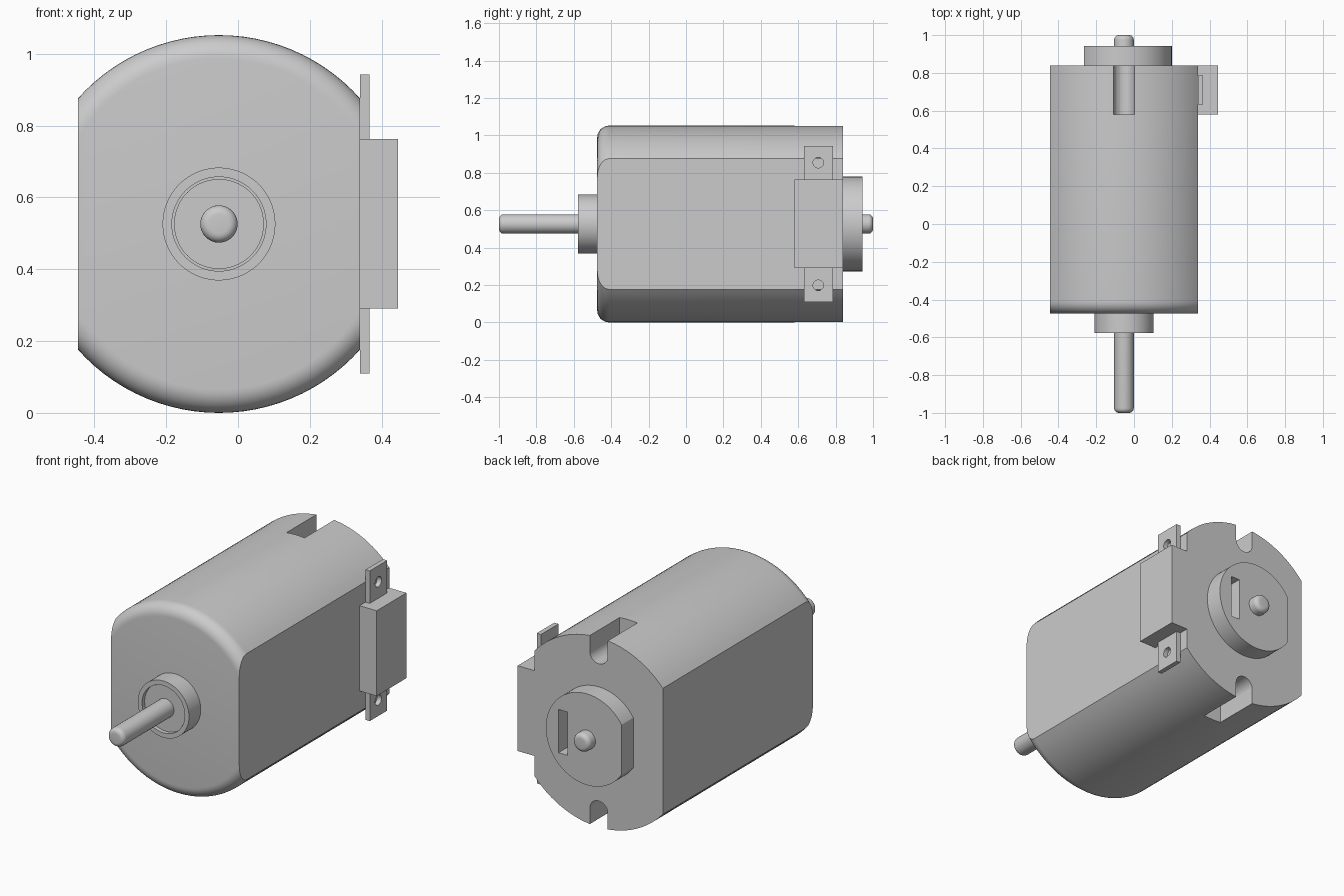
import bpy, bmesh, math
from mathutils import Vector

if "Cube" in bpy.data.objects:
    bpy.data.objects.remove(bpy.data.objects["Cube"])

CX, CZ, R = -0.053, 0.526, 0.526   # motor axis and can radius


def finish(name, bm, smooth=True):
    bmesh.ops.recalc_face_normals(bm, faces=bm.faces)
    me = bpy.data.meshes.new(name)
    bm.to_mesh(me)
    bm.free()
    ob = bpy.data.objects.new(name, me)
    bpy.context.collection.objects.link(ob)
    if smooth:
        select(ob)
        bpy.ops.object.shade_smooth_by_angle(angle=math.radians(30))
    return ob


def select(ob):
    bpy.ops.object.select_all(action='DESELECT')
    ob.select_set(True)
    bpy.context.view_layer.objects.active = ob


def lathe(name, profile, flats=(), n=96):
    """Spin (radius, y) points round the motor axis; flats are signed x cuts."""
    bm = bmesh.new()
    rings = [[bm.verts.new((CX + r * math.cos(2 * math.pi * i / n), y,
                            CZ + r * math.sin(2 * math.pi * i / n)))
              for i in range(n)] for r, y in profile]
    for a, b in zip(rings, rings[1:]):
        for i in range(n):
            j = (i + 1) % n
            bm.faces.new((a[i], a[j], b[j], b[i]))
    bm.faces.new(rings[0])
    bm.faces.new(rings[-1])
    for f in flats:
        res = bmesh.ops.bisect_plane(
            bm, geom=bm.verts[:] + bm.edges[:] + bm.faces[:], dist=1e-5,
            plane_co=(CX + f, 0, 0), plane_no=(math.copysign(1, f), 0, 0),
            clear_outer=True)
        edges = [e for e in res['geom_cut'] if isinstance(e, bmesh.types.BMEdge)]
        bmesh.ops.edgeloop_fill(bm, edges=edges)
    return finish(name, bm)


def prism(name, pts, depth, smooth=False):
    """Extrude a planar outline along the depth vector."""
    bm = bmesh.new()
    face = bm.faces.new([bm.verts.new(p) for p in pts])
    res = bmesh.ops.extrude_face_region(bm, geom=[face], use_keep_orig=True)
    verts = [v for v in res['geom'] if isinstance(v, bmesh.types.BMVert)]
    bmesh.ops.translate(bm, verts=verts, vec=Vector(depth))
    return finish(name, bm, smooth)


def box(name, x0, x1, y0, y1, z0, z1):
    return prism(name, [(x0, y0, z0), (x1, y0, z0), (x1, y0, z1), (x0, y0, z1)],
                 (0, y1 - y0, 0))


def cut(ob, cutter):
    mod = ob.modifiers.new("cut", 'BOOLEAN')
    mod.operation, mod.solver, mod.object = 'DIFFERENCE', 'EXACT', cutter
    select(ob)
    bpy.ops.object.modifier_apply(modifier=mod.name)
    bpy.data.objects.remove(cutter)
    bpy.ops.object.shade_smooth_by_angle(angle=math.radians(30))


def arc(r, y, rad, steps=8):
    """Quarter-round profile corner ending at full radius r, starting at y."""
    return [(r - rad + rad * math.sin(t), y + rad * (1 - math.cos(t)))
            for t in (math.pi / 2 * k / steps for k in range(steps + 1))]


# Can with rounded front rim and two flat sides
FLATS = (0.393, -0.393)
lathe("motor_can", arc(R, -0.475, 0.065) + [(R, 0.58)], FLATS)

# Rear end cap with a U notch at top and bottom
cap = lathe("end_cap", [(R, 0.58), (R, 0.84)], FLATS)
for s in (1, -1):
    w, zb = 0.055, 0.435
    outline = [(w, 0.7)] + [(w * math.cos(t), zb - w * math.sin(t))
                            for t in (math.pi * k / 16 for k in range(17))] + [(-w, 0.7)]
    cut(cap, prism("notch_cutter", [(CX + x, 0.56, CZ + s * z) for x, z in outline],
                   (0, 0.4, 0)))

# Front bearing housing with shallow recess
lathe("front_bearing", [(0.157, -0.47), (0.157, -0.578), (0.131, -0.578),
                        (0.131, -0.555), (0.125, -0.555), (0.125, -0.56)])

# Rear bearing housing, one flat side, and a slot
boss = lathe("rear_bearing", [(0.253, 0.835), (0.253, 0.943)], (-0.212,))
cut(boss, box("slot_cutter", CX + 0.12, CX + 0.175, 0.85, 1.0, CZ - 0.12, CZ + 0.12))

# Shaft with rounded ends
end = arc(0.052, -1.0, 0.025, 6)
lathe("shaft", end + [(r, -y) for r, y in reversed(end)], n=48)

# Terminal block and pierced terminal tabs
box("terminal_block", 0.335, 0.445, 0.58, 0.84, 0.29, 0.763)
tab = box("terminal_tabs", 0.34, 0.366, 0.632, 0.785, 0.11, 0.943)
for s in (1, -1):
    ring = [(0.3, 0.707 + 0.028 * math.cos(a), CZ + s * 0.328 + 0.028 * math.sin(a))
            for a in (2 * math.pi * k / 24 for k in range(24))]
    cut(tab, prism("hole_cutter", ring, (0.1, 0, 0)))
